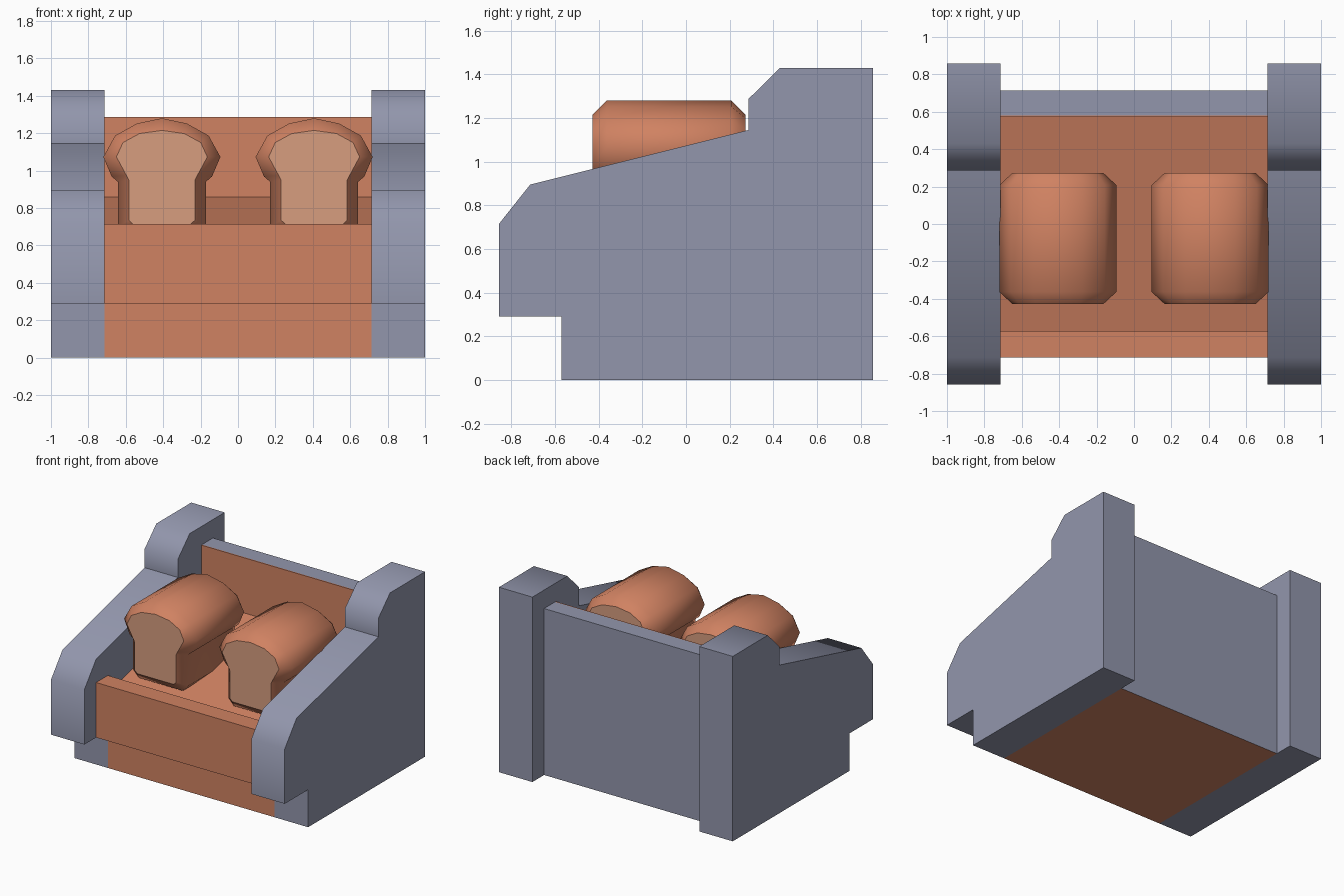
import bpy, bmesh, math

if "Cube" in bpy.data.objects:
    bpy.data.objects.remove(bpy.data.objects["Cube"])


def material(name, rgb):
    m = bpy.data.materials.new(name)
    m.diffuse_color = (*rgb, 1)
    m.use_nodes = True
    m.node_tree.nodes["Principled BSDF"].inputs["Base Color"].default_value = m.diffuse_color
    return m


GREY = material("blue_grey", (0.288, 0.305, 0.413))
CRUST = material("orange_brown", (0.631, 0.223, 0.122))
CRUMB = material("pale_tan", (0.680, 0.337, 0.212))


def loft(name, rings, mats, rule, angle=None):
    """Skin a stack of equal-length rings, cap both ends, colour faces by rule."""
    bm = bmesh.new()
    vs = [[bm.verts.new(p) for p in r] for r in rings]
    n = len(rings[0])
    for a, b in zip(vs, vs[1:]):
        for i in range(n):
            j = (i + 1) % n
            bm.faces.new((a[i], a[j], b[j], b[i]))
    bm.faces.new(vs[0])
    bm.faces.new(vs[-1])
    bmesh.ops.recalc_face_normals(bm, faces=bm.faces)
    for f in bm.faces:
        f.material_index = rule(f)
    me = bpy.data.meshes.new(name)
    bm.to_mesh(me)
    bm.free()
    for m in mats:
        me.materials.append(m)
    ob = bpy.data.objects.new(name, me)
    bpy.context.collection.objects.link(ob)
    if angle:
        bpy.ops.object.select_all(action='DESELECT')
        ob.select_set(True)
        bpy.context.view_layer.objects.active = ob
        bpy.ops.object.shade_smooth_by_angle(angle=math.radians(angle))
    return ob


def extrude_x(profile, x0, x1):
    return [[(x, y, z) for y, z in profile] for x in (x0, x1)]


# side panels
panel = [(-0.571, 0), (0.857, 0), (0.857, 1.43), (0.43, 1.43), (0.286, 1.287),
         (0.286, 1.145), (-0.714, 0.895), (-0.857, 0.715), (-0.857, 0.29), (-0.571, 0.29)]
for side, s in (("left", -1), ("right", 1)):
    loft(side + "_side_panel", extrude_x(panel, s * 0.714, s), [GREY], lambda f: 0, 50)

# tray between the panels: front lip, sloped shelf, back wall (grey top and rear)
tray = [(-0.571, 0), (0.714, 0), (0.714, 1.287), (0.58, 1.287), (0.571, 1.287),
        (0.571, 0.86), (-0.571, 0.575), (-0.571, 0.715), (-0.714, 0.715),
        (-0.714, 0.29), (-0.571, 0.29)]


def tray_colour(f):
    return int(f.calc_center_median().y > 0.578)


loft("tray", extrude_x(tray, -0.714, 0.714), [CRUST, GREY], tray_colour)

# bread loaves: half cross-sections (x, z) for the body and the smaller cut ends
body = [(0.19, 0.65), (0.235, 0.70), (0.235, 0.94), (0.268, 0.968),
        (0.313, 1.073), (0.25, 1.187), (0.133, 1.252)]
end = [(0.155, 0.715), (0.177, 0.735), (0.177, 0.95), (0.19, 0.975),
       (0.243, 1.073), (0.208, 1.15), (0.12, 1.198)]


def ring(half, top, cx, y):
    pts = half + [(0, top)] + [(-x, z) for x, z in reversed(half)]
    return [(cx + x, y, z) for x, z in pts]


for side, cx in (("left", -0.407), ("right", 0.407)):
    rings = [ring(end, 1.215, cx, -0.428), ring(body, 1.28, cx, -0.363),
             ring(body, 1.28, cx, 0.208), ring(end, 1.215, cx, 0.273)]
    loaf = loft(side + "_loaf", rings, [CRUST, CRUMB],
                lambda f: int(abs(f.normal.y) > 0.99), 50)
    # keep the cut ends crisp
    me = loaf.data
    cut = {k for p in me.polygons if p.material_index == 1 for k in p.edge_keys}
    for e in me.edges:
        if e.key in cut:
            e.use_edge_sharp = True
